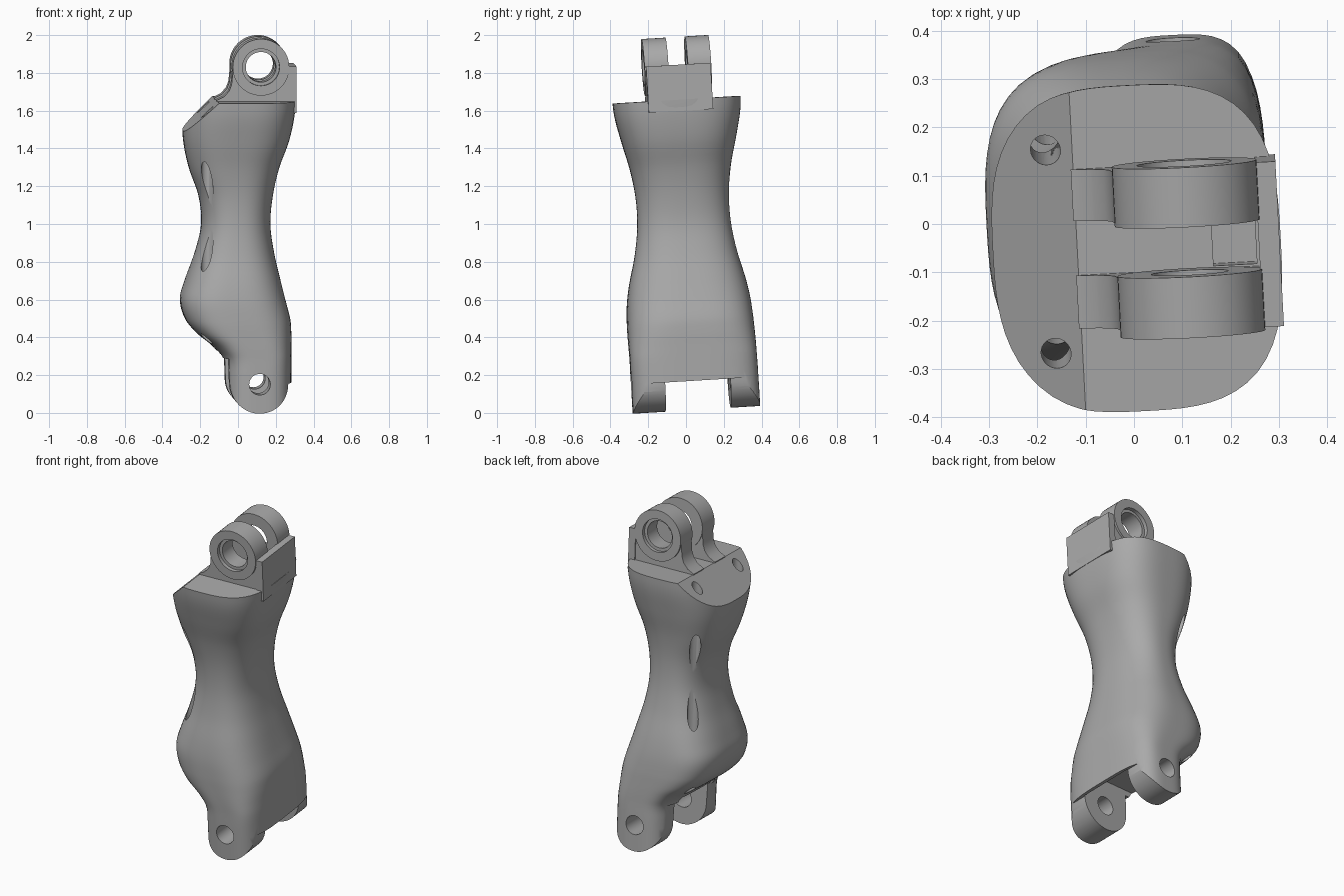
import bpy, bmesh, math
from mathutils import Matrix, Vector

if "Cube" in bpy.data.objects:
    bpy.data.objects.remove(bpy.data.objects["Cube"], do_unlink=True)

grey = bpy.data.materials.new("plain_grey")
grey.use_nodes = True
grey.diffuse_color = (0.4, 0.4, 0.4, 1)
grey.node_tree.nodes["Principled BSDF"].inputs["Base Color"].default_value = (0.4, 0.4, 0.4, 1)

# whole link leans slightly
LEAN = (Matrix.Translation((0, 0, 1)) @ Matrix.Rotation(math.radians(3), 4, 'Z')
        @ Matrix.Rotation(math.radians(3.5), 4, 'X') @ Matrix.Translation((0, 0, -1)))


def make(name, rings):
    """Closed solid skinned through equal-length rings of points."""
    bm = bmesh.new()
    loops = [[bm.verts.new(p) for p in ring] for ring in rings]
    count = len(loops[0])
    for a, b in zip(loops, loops[1:]):
        for i in range(count):
            j = (i + 1) % count
            bm.faces.new((a[i], a[j], b[j], b[i]))
    bm.faces.new(loops[0])
    bm.faces.new(loops[-1])
    bmesh.ops.recalc_face_normals(bm, faces=bm.faces)
    mesh = bpy.data.meshes.new(name)
    bm.to_mesh(mesh)
    bm.free()
    mesh.materials.append(grey)
    ob = bpy.data.objects.new(name, mesh)
    bpy.context.collection.objects.link(ob)
    return ob


def prism(name, profile, y0, y1):
    """Side profile of (x, z) points extruded along y."""
    return make(name, [[(x, y, z) for x, z in profile] for y in (y0, y1)])


def box(name, x0, x1, y0, y1, z0, z1):
    return prism(name, [(x0, z0), (x1, z0), (x1, z1), (x0, z1)], y0, y1)


def arc(cx, cz, r, start, end, steps=32):
    angles = [math.radians(start + (end - start) * i / steps) for i in range(steps + 1)]
    return [(cx + r * math.cos(a), cz + r * math.sin(a)) for a in angles]


def disc(name, cx, cz, r, y0, y1):
    return prism(name, arc(cx, cz, r, 0, 360, 48)[:-1], y0, y1)


def combine(target, tool, operation):
    mod = target.modifiers.new("combine", 'BOOLEAN')
    mod.operation, mod.solver, mod.object = operation, 'EXACT', tool
    graph = bpy.context.evaluated_depsgraph_get()
    mesh = bpy.data.meshes.new_from_object(target.evaluated_get(graph))
    target.modifiers.clear()
    target.data = mesh
    bpy.data.objects.remove(tool, do_unlink=True)


def finish(ob):
    ob.data.transform(LEAN)
    for poly in ob.data.polygons:
        poly.use_smooth = True
    ob.data.set_sharp_from_angle(angle=math.radians(30))


# body sections: height, right edge, left edge, half depth, squareness
SECTIONS = [
    (-.05, -.08, .28, .337, 3.6), (.22, -.08, .28, .337, 3.6), (.30, -.09, .28, .336, 3.6),
    (.36, -.14, .28, .336, 3.5), (.43, -.225, .28, .335, 3.4), (.50, -.28, .275, .333, 3.2),
    (.60, -.305, .25, .325, 3), (.70, -.28, .225, .307, 2.8), (.85, -.228, .19, .27, 2.6),
    (1.0, -.195, .17, .248, 2.5), (1.15, -.21, .182, .247, 2.5), (1.3, -.262, .215, .267, 2.7),
    (1.45, -.292, .268, .303, 2.9), (1.6, -.295, .297, .334, 3), (1.75, -.295, .305, .34, 3)]


def smooth_rows(rows, steps=5):
    """Smooth curve through rows, with slopes matched to their spacing."""
    def slope(i):
        a, b = rows[max(i - 1, 0)], rows[min(i + 1, len(rows) - 1)]
        return [(q - p) / (b[0] - a[0]) for p, q in zip(a, b)]
    out = []
    for i in range(len(rows) - 1):
        a, b, ma, mb = rows[i], rows[i + 1], slope(i), slope(i + 1)
        d = b[0] - a[0]
        for k in range(steps):
            t = k / steps
            h = t * t * (3 - 2 * t)
            row = [p + (q - p) * h + d * (m * t * (1 - t) ** 2 - n * t * t * (1 - t))
                   for p, q, m, n in zip(a, b, ma, mb)]
            row[0] = a[0] + d * t
            out.append(row)
    return out + [rows[-1]]


def section(z, x0, x1, hy, n, count=72):
    ring = []
    for i in range(count):
        a = 2 * math.pi * i / count
        c, s = math.cos(a), math.sin(a)
        r = (abs(c) ** n + abs(s) ** n) ** (-1 / n)
        ring.append(((x0 + x1) / 2 + (x1 - x0) / 2 * r * c, hy * r * s - .01, z))
    return ring


body = make("body", [section(*row) for row in smooth_rows(SECTIONS)])

# trim to side outline: rounded lower lugs, flat ledge, sloped shoulder
outline = arc(.1, .17, .155, 0, -180) + [
    (-.06, .3), (-.6, .3), (-.6, 1.21), (-.12, 1.66), (.6, 1.66), (.6, .17)]
combine(body, prism("outline", outline, -.6, .6), 'INTERSECT')

# gap between lower lugs
gap = [(-.6, -.1), (.6, -.1), (.6, .169), (.26, .169), (.24, .25),
       (.18, .31), (.1, .335), (-.6, .335)]
combine(body, prism("gap", gap, -.175, .172), 'DIFFERENCE')

# pin hole through lower lugs
combine(body, disc("pin_hole", .1, .17, .056, -.6, .6), 'DIFFERENCE')

# cord channels along the right corners
for y in (-.222, .2):
    rings = [[(-.175 + x, y + v, z) for x, v in arc(0, 0, .031, 0, 360, 28)[:-1]]
             for z in (.2, 1.8)]
    combine(body, make("channel", rings), 'DIFFERENCE')

# pocket between upper lugs
combine(body, box("pocket", .16, .25, -.055, .05, 1.58, 1.8), 'DIFFERENCE')
finish(body)

# upper lugs with raised bosses and stepped bores
CX, CZ, R = .11, 1.842, .15
neck = [(-.1, 1.6), (-.125, 1.665), (-.085, 1.685), (-.058, 1.715), (-.045, 1.75)]
neck += arc(CX, CZ, R - .004, 180, 0) + [(.27, 1.8), (.27, 1.6)]
for name, inner, outer in (("upper_front_lug", -.06, -.17), ("upper_back_lug", .053, .16)):
    side = math.copysign(1, outer)
    lug = prism(name, neck, inner, outer)
    combine(lug, disc("boss", CX, CZ, R, inner - side * .005, outer + side * .012), 'UNION')
    combine(lug, disc("bore", CX, CZ, .08, -.5, .5), 'DIFFERENCE')
    combine(lug, disc("recess", CX, CZ, .098, outer - side * .01, outer + side * .1), 'DIFFERENCE')
    finish(lug)

# stop plate beside the upper lugs
finish(box("stop_plate", .256, .299, -.176, .166, 1.6, 1.845))
